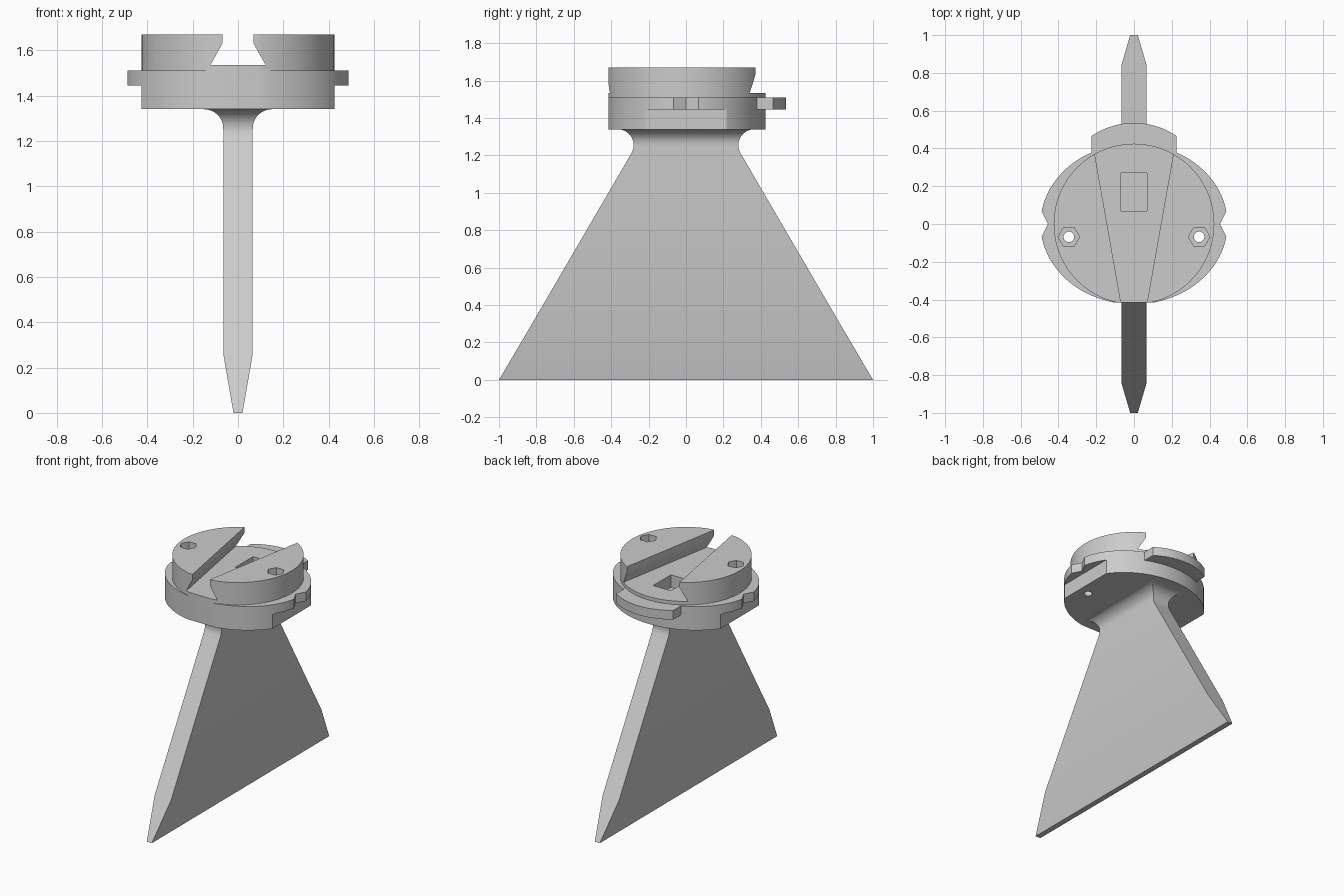
import bpy, bmesh, math

if "Cube" in bpy.data.objects:
    bpy.data.objects.remove(bpy.data.objects["Cube"])

grey = bpy.data.materials.new("plain grey")
grey.diffuse_color = (0.6, 0.6, 0.6, 1)
grey.use_nodes = True
grey.node_tree.nodes["Principled BSDF"].inputs["Base Color"].default_value = grey.diffuse_color


def loft(name, rings):
    """Closed solid through rings of matching points."""
    bm = bmesh.new()
    loops = [[bm.verts.new(p) for p in ring] for ring in rings]
    n = len(loops[0])
    for a, b in zip(loops, loops[1:]):
        for i in range(n):
            bm.faces.new((a[i], a[(i + 1) % n], b[(i + 1) % n], b[i]))
    bm.faces.new(loops[0][::-1])
    bm.faces.new(loops[-1])
    bmesh.ops.recalc_face_normals(bm, faces=bm.faces)
    mesh = bpy.data.meshes.new(name)
    bm.to_mesh(mesh)
    bm.free()
    mesh.materials.append(grey)
    ob = bpy.data.objects.new(name, mesh)
    bpy.context.collection.objects.link(ob)
    return ob


def prism(name, outline, z0, z1):
    return loft(name, [[(x, y, z) for x, y in outline] for z in (z0, z1)])


def box(name, x0, x1, y0, y1, z0, z1):
    return prism(name, [(x0, y0), (x1, y0), (x1, y1), (x0, y1)], z0, z1)


def oval(a, b, n, cx=0, cy=0):
    return [(cx + a * math.cos(2 * math.pi * i / n),
             cy + b * math.sin(2 * math.pi * i / n)) for i in range(n)]


def combine(target, tool, operation):
    """Apply a boolean and discard the tool."""
    mod = target.modifiers.new("cut", 'BOOLEAN')
    mod.operation, mod.solver, mod.object = operation, 'EXACT', tool
    dg = bpy.context.evaluated_depsgraph_get()
    mesh = bpy.data.meshes.new_from_object(target.evaluated_get(dg))
    target.modifiers.clear()
    target.data = mesh
    bpy.data.objects.remove(tool)


def smooth(ob):
    bpy.ops.object.select_all(action='DESELECT')
    ob.select_set(True)
    bpy.context.view_layer.objects.active = ob
    bpy.ops.object.shade_smooth_by_angle(angle=math.radians(30))


# Blade: wedge tip, sloping ends, filleted flare under the head
sections = [(0.02, 1.0, 0.0), (0.065, 0.847, 0.26)]
R, ZC = 0.085, 1.255
for i in range(15):
    t = math.radians(-30.5 + 120.5 * i / 14)
    hx = 0.065 + (R * (1 - math.cos(t)) if t > 0 else 0)
    sections.append((hx, 0.365 - R * math.cos(t), ZC + R * math.sin(t)))
sections.append((0.14, 0.36, 1.36))
blade = loft("blade", [[(-x, -y, z), (x, -y, z), (x, y, z), (-x, y, z)]
                       for x, y, z in sections])
smooth(blade)

# Head: oval base with round puck
head = prism("mount_head", oval(0.495, 0.425, 128), 1.34, 1.51)

# Flats low on both sides and V notches in the flange above them
for s in (-1, 1):
    combine(head, box("flat", *sorted((s * 0.425, s * 0.6)), -0.5, 0.5, 1.2, 1.445), 'DIFFERENCE')
    notch = [(s * 0.455, 0), (s * 0.525, 0.14), (s * 0.525, -0.14)]
    combine(head, prism("notch", notch, 1.44, 1.6), 'DIFFERENCE')

combine(head, prism("puck", oval(0.425, 0.425, 128), 1.45, 1.67), 'UNION')

# Rear locking tab with curved outer edge
arc = [(0.225 - 0.45 * i / 24, 0.135 + math.sqrt(0.16 - (0.225 - 0.45 * i / 24) ** 2))
       for i in range(25)]
combine(head, prism("tab", [(-0.225, 0.3), (0.225, 0.3)] + arc, 1.445, 1.51), 'UNION')

# Flat front
combine(head, box("front_flat", -0.6, 0.6, -0.6, -0.415, 1.2, 1.8), 'DIFFERENCE')

# Tapering dovetail channel
rings = []
for y in (-0.6, 0.6):
    w = 0.07 + 0.177 * (y + 0.41)
    rings.append([(-w - 0.052, y, 1.535), (w + 0.052, y, 1.535), (w, y, 1.63),
                  (w, y, 1.75), (-w, y, 1.75), (-w, y, 1.63)])
combine(head, loft("channel", rings), 'DIFFERENCE')

# Pocket in the channel floor
combine(head, box("pocket", -0.07, 0.07, 0.07, 0.27, 1.445, 1.6), 'DIFFERENCE')

# Hex recesses and through holes
for s in (-1, 1):
    combine(head, prism("hex", oval(0.057, 0.057, 6, s * 0.345, -0.068), 1.57, 1.8), 'DIFFERENCE')
    combine(head, prism("bore", oval(0.028, 0.028, 32, s * 0.345, -0.068), 1.2, 1.8), 'DIFFERENCE')
smooth(head)
